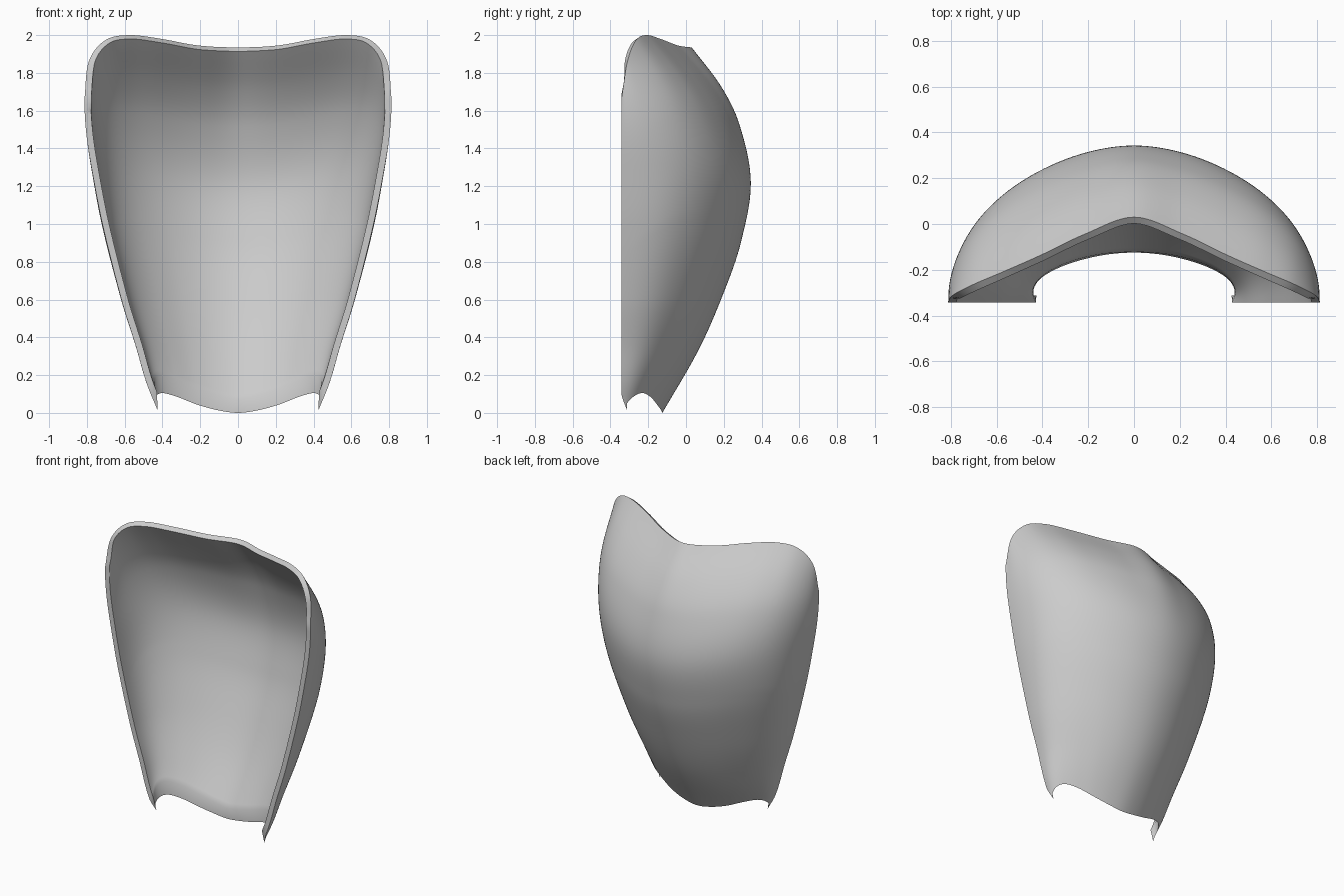
import bpy
import bmesh
from math import sin, cos, pi
from mathutils import Vector

if "Cube" in bpy.data.objects:
    bpy.data.objects.remove(bpy.data.objects["Cube"])

FRONT = -0.342     # plane of the open front edge
WALL = 0.035       # shell thickness
COLS, ROWS = 48, 60


def spline(pts, t):
    """Smooth curve through (t, value) points."""
    def slope(k):
        a, b = pts[max(k - 1, 0)], pts[min(k + 1, len(pts) - 1)]
        return (b[1] - a[1]) / (b[0] - a[0])
    i = 0
    while i < len(pts) - 2 and t > pts[i + 1][0]:
        i += 1
    (t0, v0), (t1, v1) = pts[i], pts[i + 1]
    h = t1 - t0
    s = (t - t0) / h
    return ((2*s**3 - 3*s**2 + 1) * v0 + (s**3 - 2*s**2 + s) * h * slope(i)
            + (3*s**2 - 2*s**3) * v1 + (s**3 - s**2) * h * slope(i + 1))


def across(values, sign=1):
    """Evenly spaced points, reflected past the middle for a smooth centre."""
    n = len(values) - 1
    return [(-1 / n, sign * values[1])] + [(i / n, v) for i, v in enumerate(values)]


# Top rim from the middle to the front edge
RIM = [(0, .03, 1.935), (.21, -.042, 1.945), (.405, -.135, 1.98), (.575, -.21, 2.0),
       (.704, -.265, 1.972), (.79, -.31, 1.86), (.813, FRONT, 1.66)]
xs, ys, zs = zip(*RIM)
RIM_X, RIM_Y, RIM_Z = across(xs, -1), across(ys), across(zs)
# Scalloped bottom edge heights, from the middle to the front edge
FOOT_Z = across([0, .015, .045, .085, .105, .08, .015])
# Back profile (height fraction, y) and half width at each height
BACK = [(z / 1.935, y) for z, y in [(0, -.125), (.34, .07), (.65, .205), (.9, .29),
        (1.22, .343), (1.53, .282), (1.73, .185), (1.935, .03)]]
SIDE = [(0, .42), (.16, .485), (.35, .54), (.6, .617), (1, .715), (1.3, .768),
        (1.5, .798), (1.66, .813), (1.8, .815), (2, .812)]


def outer(u, t):
    """Outer skin: u runs middle to front edge, t runs bottom to top."""
    a = u * pi / 2
    low, high = spline(FOOT_Z, u), spline(RIM_Z, u)
    z = low + (high - low) * t
    # Rounded section, a little fuller at the shoulders above the foot
    full = 0.12 * min(1, 2 * t)
    x = spline(SIDE, z) * sin(a) * (1 + full * sin(a) ** 2 * cos(a))
    depth = spline(BACK, t) - FRONT
    share = cos(a)
    # Blend into the rim outline near the top
    m = t ** 7
    x += (spline(RIM_X, u) - x) * m
    share += ((spline(RIM_Y, u) - FRONT) / (RIM[0][1] - FRONT) - share) * m
    # The front corners taper back at the very bottom
    y = max(FRONT + depth * share, FRONT + 0.03 * max(0, 1 - t * 22))
    return Vector((x, y, z))


def inner(u, t):
    """Inner skin, starting higher so the bottom lip is upright."""
    start = 0.028 + 0.022 * u
    t = start + (1 - start) * t
    e = 0.004
    du = outer(min(u + e, 1), t) - outer(max(u - e, 0), t)
    dt = outer(u, min(t + e, 1)) - outer(u, max(t - e, 0))
    p = outer(u, t) + du.cross(dt).normalized() * WALL
    p.y = FRONT if u == 1 else max(p.y, FRONT)
    if u == 0:
        p.x = 0
    return p


# Half of the shell: two skins joined along the bottom, front and top
bm = bmesh.new()
skins = [[[bm.verts.new(f(i / COLS, j / ROWS)) for j in range(ROWS + 1)]
          for i in range(COLS + 1)] for f in (outer, inner)]
for g in skins:
    for i in range(COLS):
        for j in range(ROWS):
            bm.faces.new((g[i][j], g[i + 1][j], g[i + 1][j + 1], g[i][j + 1]))
edges = [[g[i][0] for i in range(COLS)] + g[COLS] + [g[i][ROWS] for i in reversed(range(COLS))]
         for g in skins]
for k in range(len(edges[0]) - 1):
    bm.faces.new((edges[0][k], edges[0][k + 1], edges[1][k + 1], edges[1][k]))
bmesh.ops.recalc_face_normals(bm, faces=bm.faces)
# Make sure the outer skin faces outward
probe = skins[0][COLS // 4][ROWS // 2].link_faces[0]
probe.normal_update()
if probe.normal.y < 0:
    bmesh.ops.reverse_faces(bm, faces=bm.faces)
mesh = bpy.data.meshes.new("curved_shell")
bm.to_mesh(mesh)
bm.free()
shell = bpy.data.objects.new("curved_shell", mesh)
bpy.context.collection.objects.link(shell)

# Plain grey
grey = bpy.data.materials.new("plain_grey")
grey.use_nodes = True
colour = (0.6, 0.6, 0.6, 1)
grey.diffuse_color = colour
grey.node_tree.nodes["Principled BSDF"].inputs["Base Color"].default_value = colour
mesh.materials.append(grey)

# Smooth shading with crisp rims, mirrored to the other side
bpy.context.view_layer.objects.active = shell
shell.select_set(True)
bpy.ops.object.shade_smooth_by_angle(angle=0.7)
mirror = shell.modifiers.new("mirror", 'MIRROR')
mirror.use_clip = True
mirror.merge_threshold = 0.0005
